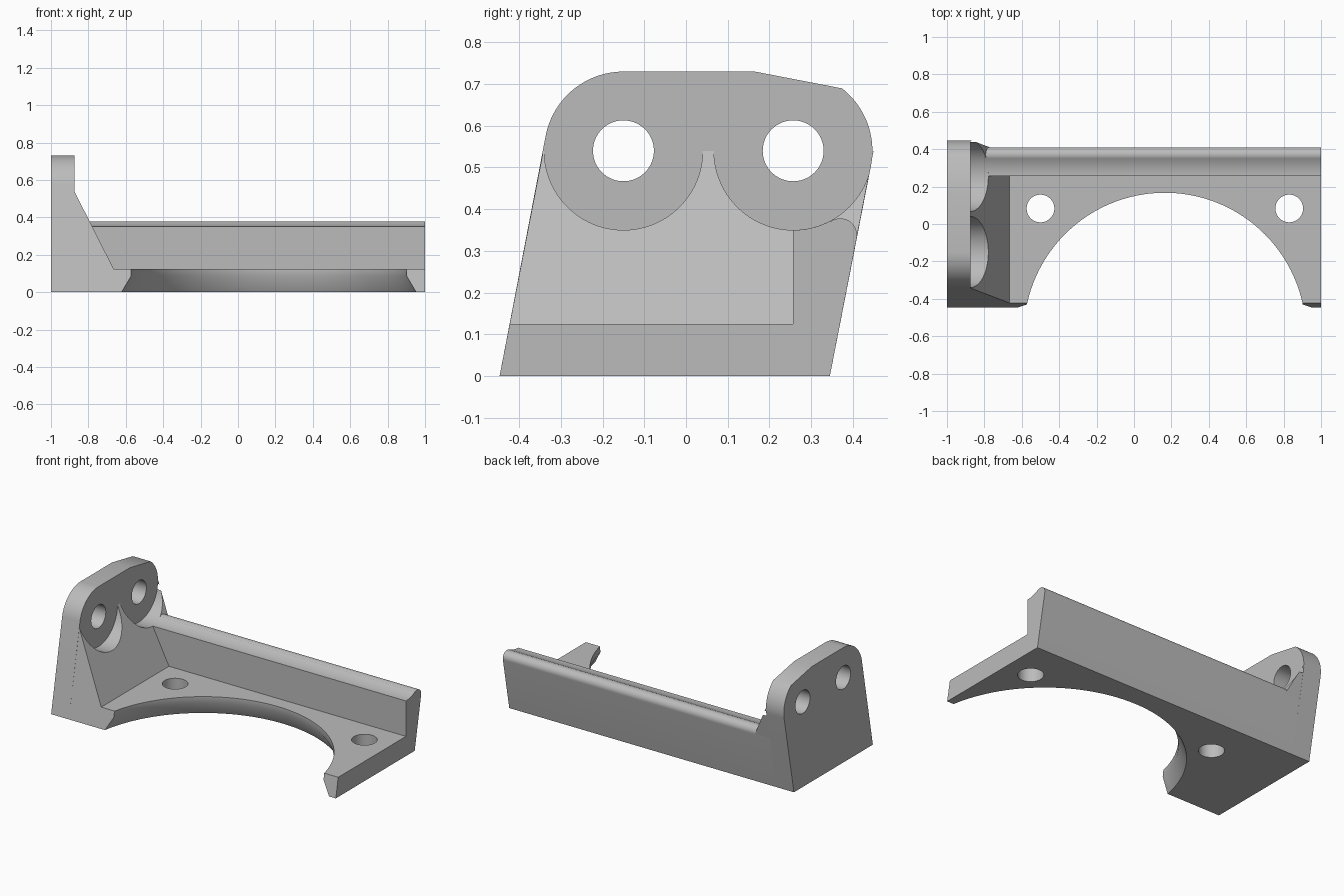
import bpy, bmesh
from math import sin, cos, radians, tau

if "Cube" in bpy.data.objects:
    bpy.data.objects.remove(bpy.data.objects["Cube"], do_unlink=True)

grey = bpy.data.materials.new("plain grey")
grey.use_nodes = True
grey.diffuse_color = (0.5, 0.5, 0.5, 1)
grey.node_tree.nodes["Principled BSDF"].inputs["Base Color"].default_value = (0.5, 0.5, 0.5, 1)

# Shared dimensions
LEAN = 0.194                    # backward lean of front and back faces
FRONT, BACK = -0.447, 0.345     # footprint at the ground
FLOOR = 0.125                   # base thickness
PLATE_X = -0.875                # inner face of the end plate
BORE_Z, BORE_R, HOLE_R = 0.54, 0.19, 0.073
BORE_YS = (-0.15, 0.257)


def lean(y, z):
    return (y + LEAN * z, z)


def arc(cx, cy, r, start, end, n=24):
    return [(cx + r * cos(radians(start + (end - start) * i / n)),
             cy + r * sin(radians(start + (end - start) * i / n))) for i in range(n + 1)]


def loft(name, rings):
    """Closed solid through a stack of equal-sized rings."""
    bm = bmesh.new()
    loops = [[bm.verts.new(p) for p in ring] for ring in rings]
    bm.faces.new(loops[0])
    bm.faces.new(loops[-1])
    n = len(loops[0])
    for a, b in zip(loops, loops[1:]):
        for i in range(n):
            j = (i + 1) % n
            bm.faces.new((a[i], a[j], b[j], b[i]))
    bmesh.ops.recalc_face_normals(bm, faces=bm.faces)
    mesh = bpy.data.meshes.new(name)
    bm.to_mesh(mesh)
    bm.free()
    mesh.materials.append(grey)
    obj = bpy.data.objects.new(name, mesh)
    bpy.context.collection.objects.link(obj)
    return obj


def extrude_x(name, profile, x0, x1):
    return loft(name, [[(x, y, z) for y, z in profile] for x in (x0, x1)])


def bore_x(y, r, x0, x1):
    return extrude_x("bore_cutter", arc(y, BORE_Z, r, 0, 360, 96)[:-1], x0, x1)


def turned_z(x, y, steps, n):
    """Turned solid about a vertical axis from (radius, height) steps."""
    return loft("round_cutter", [[(x + r * cos(tau * i / n), y + r * sin(tau * i / n), z)
                                  for i in range(n)] for r, z in steps])


def activate(obj):
    bpy.ops.object.select_all(action='DESELECT')
    obj.select_set(True)
    bpy.context.view_layer.objects.active = obj


def cut(obj, cutters):
    activate(obj)
    for cutter in cutters:
        cutter.hide_render = True
        mod = obj.modifiers.new("cut", 'BOOLEAN')
        mod.operation, mod.solver, mod.object = 'DIFFERENCE', 'EXACT', cutter
        bpy.ops.object.modifier_apply(modifier=mod.name)
        bpy.data.objects.remove(cutter, do_unlink=True)


# Base with long back wall: hollow groove and rounded lip along the wall top
wall_y = BORE_YS[1]
section = [lean(FRONT, 0), lean(BACK, 0)]
section += arc(0.37, 0.338, 0.04, -11, 122, 16)
section += arc(wall_y, BORE_Z, BORE_R, -62, -90, 12)
section += [(wall_y, FLOOR), lean(FRONT, FLOOR)]
base = extrude_x("base_and_wall", section, PLATE_X, 1)

# Large arched opening, flared underneath, and two screw holes
opening = turned_z(0.165, -0.587, [(0.823, -0.0425), (0.754, 0.085), (0.754, 0.2)], 160)
screws = [turned_z(x, 0.083, [(0.074, -0.1), (0.074, 0.2)], 64) for x in (-0.5, 0.83)]
cut(base, [opening] + screws)

# Upright end plate with rounded shoulders and two through holes
outline = [(FRONT, 0), (BACK, 0)]
outline += arc(BORE_YS[1], BORE_Z, BORE_R, -11, 52)
outline += [(0.165, 0.73)]
outline += arc(BORE_YS[0], BORE_Z, BORE_R, 90, 169)
plate = extrude_x("end_plate", outline, -1, PLATE_X)
cut(plate, [bore_x(y, HOLE_R, -1.1, -0.8) for y in BORE_YS])

# Sloping gusset between plate and base, hollowed by two clearance bores
slope = [(PLATE_X, FLOOR), (-0.665, FLOOR), (PLATE_X, BORE_Z)]
gusset = loft("gusset", [[(x, y + LEAN * z, z) for x, z in slope] for y in (FRONT, BACK)])
cut(gusset, [bore_x(y, BORE_R, -0.95, -0.5) for y in BORE_YS])

for part in (base, plate, gusset):
    activate(part)
    bpy.ops.object.shade_smooth_by_angle(angle=radians(30))
